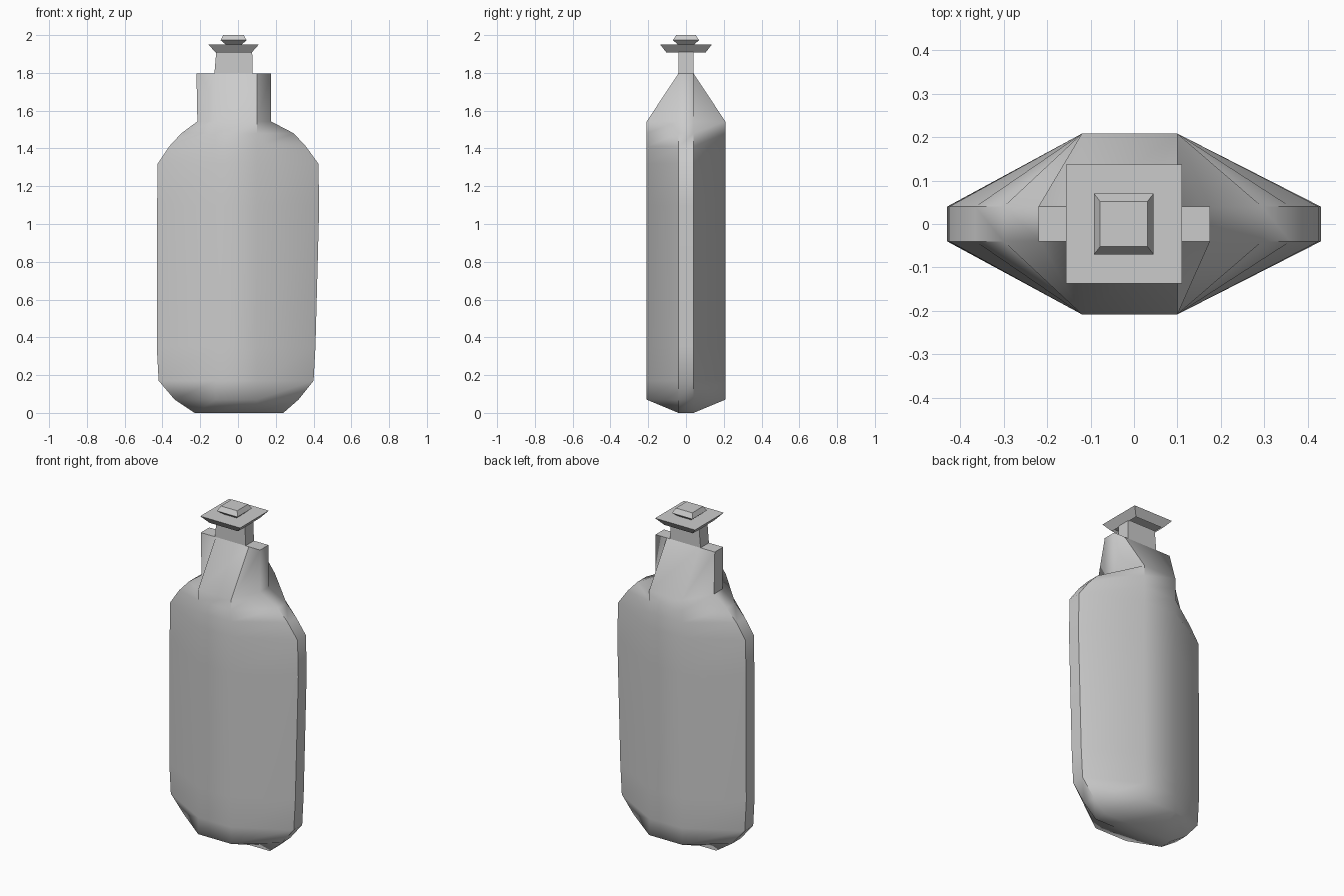
import bpy, math

if "Cube" in bpy.data.objects:
    bpy.data.objects.remove(bpy.data.objects["Cube"])


def loft(name, rings, bottom=True, top=True, smooth=None):
    """Skin a stack of equal-sized rings into one mesh object."""
    n = len(rings[0])
    verts = [v for ring in rings for v in ring]
    faces = []
    for r in range(len(rings) - 1):
        for i in range(n):
            j = (i + 1) % n
            faces.append((r*n + i, r*n + j, (r+1)*n + j, (r+1)*n + i))
    if bottom:
        faces.append(tuple(reversed(range(n))))
    if top:
        faces.append(tuple(range((len(rings) - 1)*n, len(rings)*n)))
    mesh = bpy.data.meshes.new(name)
    mesh.from_pydata(verts, [], faces)
    mesh.update()
    obj = bpy.data.objects.new(name, mesh)
    bpy.context.collection.objects.link(obj)
    if smooth:
        bpy.context.view_layer.objects.active = obj
        obj.select_set(True)
        bpy.ops.object.shade_smooth_by_angle(angle=math.radians(smooth))
        obj.select_set(False)
    return obj


def octagon(z, left, right, depth):
    # narrow side walls at y = +-0.04, broad front and back at y = +-depth
    half = [(left, -0.04), (-0.12, -depth), (0.10, -depth), (right, -0.04)]
    return [(x, y, z) for x, y in half] + [(x, -y, z) for x, y in reversed(half)]


def rect(z, left, right, depth):
    return [(left, -depth, z), (right, -depth, z), (right, depth, z), (left, depth, z)]


# flask body with shoulders and flattened neck
body = [(0.0, -0.23, 0.24, 0.04), (0.07, -0.335, 0.32, 0.208),
        (0.17, -0.42, 0.40, 0.208), (0.35, -0.43, 0.41, 0.208),
        (1.10, -0.428, 0.43, 0.208), (1.32, -0.425, 0.425, 0.208),
        (1.41, -0.365, 0.36, 0.208), (1.48, -0.30, 0.295, 0.208),
        (1.543, -0.215, 0.175, 0.208), (1.797, -0.22, 0.175, 0.04)]
loft("flask_body", [octagon(*s) for s in body], smooth=45)

# stem under the cap
loft("stem", [rect(1.795, -0.125, 0.078, 0.04), rect(1.915, -0.115, 0.075, 0.04)],
     bottom=False)

# flared cap, open underneath
loft("cap", [rect(1.907, -0.118, 0.072, 0.103), rect(1.95, -0.156, 0.11, 0.137)],
     bottom=False)

# small faceted knob on the cap
loft("knob", [rect(1.95, -0.065, 0.02, 0.042), rect(1.973, -0.092, 0.045, 0.07),
              rect(2.0, -0.078, 0.031, 0.052)], bottom=False)
